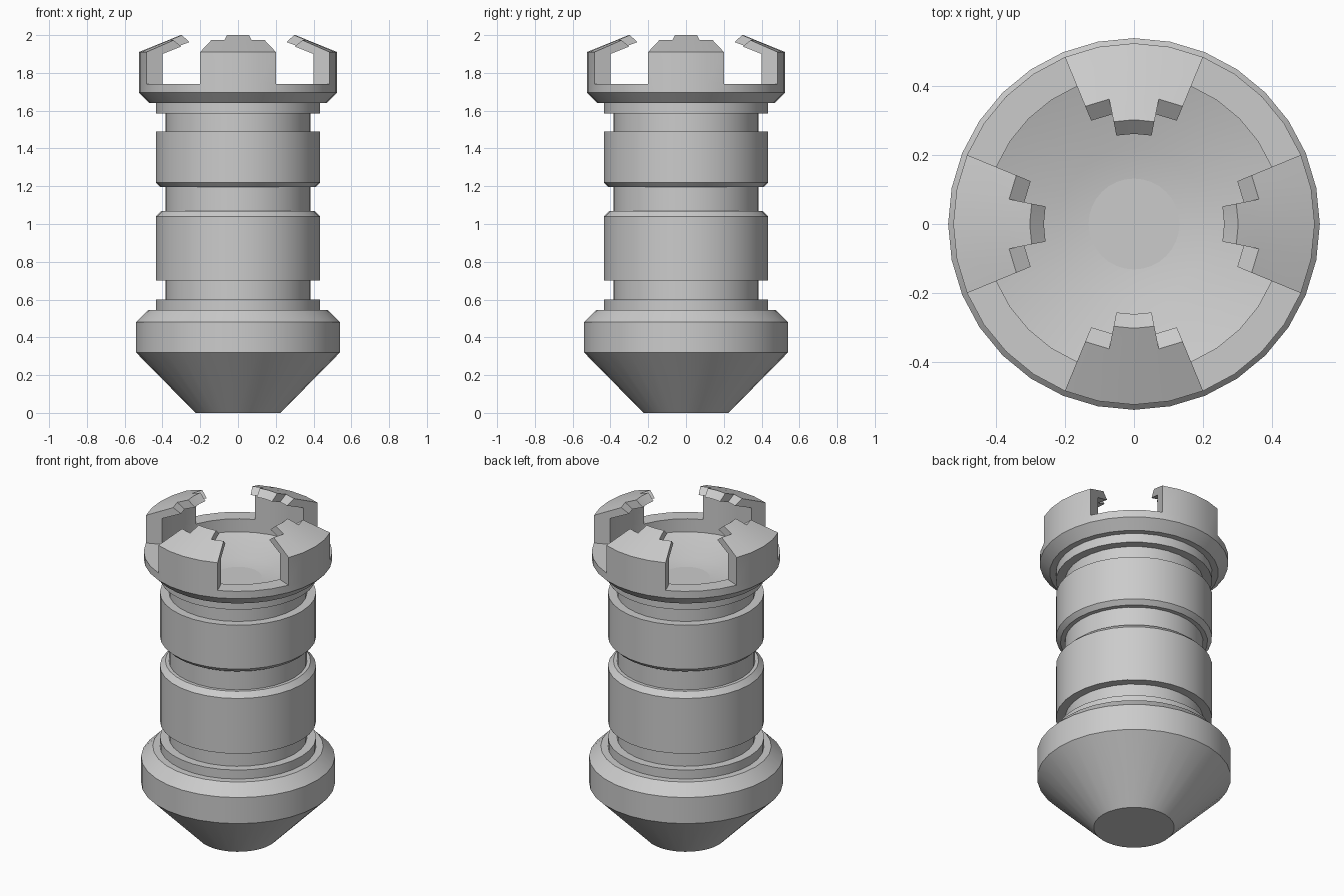
import bpy, bmesh, math

SIDES = 32
if "Cube" in bpy.data.objects:
    bpy.data.objects.remove(bpy.data.objects["Cube"])

grey = bpy.data.materials.new("plain grey")
grey.use_nodes = True
grey.diffuse_color = (0.6, 0.6, 0.6, 1)
grey.node_tree.nodes["Principled BSDF"].inputs["Base Color"].default_value = (0.6, 0.6, 0.6, 1)


class Turning:
    """Turned part built segment by segment from (radius, height) points."""

    def __init__(self):
        self.bm = bmesh.new()
        self.cache = {}

    def vert(self, point, step):
        r, z = point
        step = step % SIDES if r else 0
        key = (r, z, step)
        if key not in self.cache:
            a = math.tau * step / SIDES
            self.cache[key] = self.bm.verts.new((r * math.cos(a), r * math.sin(a), z))
        return self.cache[key]

    def segment(self, profile, step):
        for p, q in zip(profile, profile[1:]):
            ring = [self.vert(p, step), self.vert(p, step + 1),
                    self.vert(q, step + 1), self.vert(q, step)]
            self.bm.faces.new(list(dict.fromkeys(ring)))

    def cap(self, points, step):
        self.bm.faces.new([self.vert(p, step) for p in points])

    def finish(self, name):
        bmesh.ops.recalc_face_normals(self.bm, faces=self.bm.faces)
        mesh = bpy.data.meshes.new(name)
        self.bm.to_mesh(mesh)
        self.bm.free()
        obj = bpy.data.objects.new(name, mesh)
        bpy.context.collection.objects.link(obj)
        mesh.materials.append(grey)
        bpy.ops.object.select_all(action='DESELECT')
        obj.select_set(True)
        bpy.context.view_layer.objects.active = obj
        bpy.ops.object.shade_smooth_by_angle(angle=math.radians(25))


def turned(name, profile):
    part = Turning()
    for step in range(SIDES):
        part.segment(profile, step)
    part.finish(name)


# Tapered foot with its wide collar
WIDE, NECK = 0.435, 0.385
turned("tapered_base", [(0, 0), (0.225, 0), (0.54, 0.32), (0.54, 0.48), (0.475, 0.545),
                        (WIDE, 0.545), (WIDE, 0.6), (NECK, 0.6), (0, 0.6)])

# Grooved shaft with two raised bands
turned("grooved_shaft", [(0, 0.6), (NECK, 0.6), (NECK, 0.7), (WIDE, 0.7), (WIDE, 1.04),
                         (0.405, 1.07), (NECK, 1.07), (NECK, 1.195), (0.41, 1.195),
                         (WIDE, 1.22), (WIDE, 1.49), (NECK, 1.49), (NECK, 1.585), (0, 1.585)])

# Crown: flange, dished top and four hooked claws
flange = [(NECK, 1.585), (WIDE, 1.585), (WIDE, 1.64), (0.47, 1.64), (0.525, 1.695), (0.525, 1.74)]
rim_out, rim_in = flange[-1], (0.433, 1.74)
bowl = [rim_in, (0.433, 1.66), (0.22, 1.595), (0, 1.57)]
shoulder, eave = (0.525, 1.91), (0.433, 1.9)
side_top, side_tip = (0.37, 1.973), (0.325, 1.94)
mid_top, mid_tip = (0.303, 2.0), (0.262, 1.963)

side_claw = [rim_out, shoulder, side_top, side_tip, eave, rim_in]
mid_claw = [rim_out, shoulder, side_top, mid_top, mid_tip, side_tip, eave, rim_in]
gap = [rim_out, rim_in]
# Each quarter turn: half a claw, an open gap, then half the next claw
pattern = [mid_claw, side_claw, gap, gap, gap, gap, side_claw, mid_claw]

crown = Turning()
for step in range(SIDES):
    crown.segment(flange + pattern[step % 8][1:-1] + bowl, step)
for quarter in range(0, SIDES, 8):
    for sign in (-1, 1):
        crown.cap(side_claw, quarter + 2 * sign)
        crown.cap([side_top, mid_top, mid_tip, side_tip], quarter + sign)
crown.finish("claw_crown")
